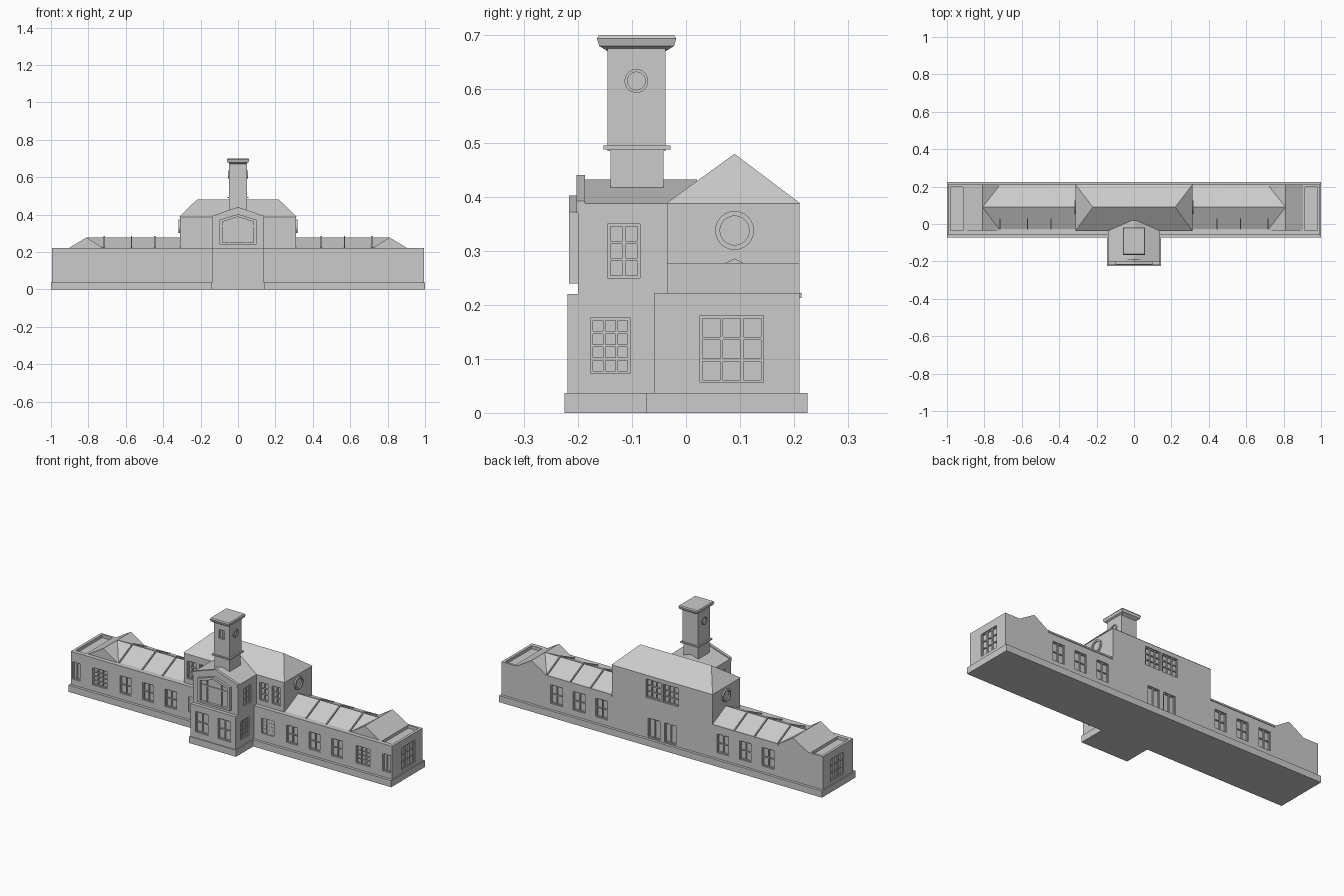
import bpy, bmesh, math
from mathutils import Vector

old = bpy.data.objects.get("Cube")
if old:
    bpy.data.objects.remove(old, do_unlink=True)

stone = bpy.data.materials.new("pale_grey_stone")
stone.use_nodes = True
stone.diffuse_color = (0.6, 0.6, 0.6, 1)
stone.node_tree.nodes["Principled BSDF"].inputs["Base Color"].default_value = (0.6, 0.6, 0.6, 1)


def finish(name, bm):
    bmesh.ops.recalc_face_normals(bm, faces=bm.faces)
    mesh = bpy.data.meshes.new(name)
    bm.to_mesh(mesh)
    bm.free()
    mesh.materials.append(stone)
    obj = bpy.data.objects.new(name, mesh)
    bpy.context.collection.objects.link(obj)
    return obj


def add_prism(bm, pts, axis, a, b):
    """Extrude a 2D outline along an axis from a to b."""
    place = {"x": lambda p, t: (t, p[0], p[1]),
             "y": lambda p, t: (p[0], t, p[1]),
             "z": lambda p, t: (p[0], p[1], t)}[axis]
    lo = [bm.verts.new(place(p, a)) for p in pts]
    hi = [bm.verts.new(place(p, b)) for p in pts]
    bm.faces.new(lo)
    bm.faces.new(hi[::-1])
    n = len(pts)
    for i in range(n):
        j = (i + 1) % n
        bm.faces.new((lo[i], hi[i], hi[j], lo[j]))


def rect(a, b, c, d):
    return [(a, c), (b, c), (b, d), (a, d)]


def prism(name, pts, axis, a, b):
    bm = bmesh.new()
    add_prism(bm, pts, axis, a, b)
    return finish(name, bm)


def box(name, x0, x1, y0, y1, z0, z1):
    return prism(name, rect(x0, x1, y0, y1), "z", z0, z1)


def cut(obj, bm):
    """Carve a cutter mesh out of an object."""
    cutter = finish("cutter", bm)
    cutter.hide_render = True
    mod = obj.modifiers.new("recess", "BOOLEAN")
    mod.operation, mod.solver, mod.object = "DIFFERENCE", "EXACT", cutter
    bpy.context.view_layer.objects.active = obj
    bpy.ops.object.modifier_apply(modifier=mod.name)
    bpy.data.objects.remove(cutter, do_unlink=True)


def add_panel(bm, side, plane, u0, u1, z0, z1, d0, d1):
    """Box on a wall; d is the distance outward from the wall plane."""
    sign = -1 if side in ("front", "left") else 1
    axis = "y" if side in ("front", "back") else "x"
    add_prism(bm, rect(u0, u1, z0, z1), axis, sign * (plane + d0), sign * (plane + d1))


def windows(body, name, specs, depth=0.012, bar=0.005):
    """Recess sash windows in a wall: (side, plane, centre, width, z0, z1, columns, rows)."""
    holes, bars = bmesh.new(), bmesh.new()
    for side, plane, c, w, z0, z1, cols, rows in specs:
        u0, u1 = c - w / 2, c + w / 2
        add_panel(holes, side, plane, u0, u1, z0, z1, -depth, 0.01)
        for i in range(cols + 1):
            u = u0 + bar / 2 + (w - bar) * i / cols
            add_panel(bars, side, plane, u - bar / 2, u + bar / 2, z0, z1, -depth, -0.005)
        for j in range(rows + 1):
            z = z0 + bar / 2 + (z1 - z0 - bar) * j / rows
            add_panel(bars, side, plane, u0, u1, z - bar / 2, z + bar / 2, -depth, -0.006)
    cut(body, holes)
    finish(name, bars)


def circle(cy, cz, r, n=24):
    return [(cy + r * math.cos(math.tau * i / n), cz + r * math.sin(math.tau * i / n)) for i in range(n)]


def round_window(name, s, x, cy, cz, r):
    ring = prism(name, circle(cy, cz, r), "x", s * (x - 0.01), s * (x + 0.008))
    hole = bmesh.new()
    add_prism(hole, circle(cy, cz, r * 0.75), "x", s * (x + 0.001), s * (x + 0.02))
    cut(ring, hole)


SIDES = ((1, "right"), (-1, "left"))

# Long hall with sunken flat roofs at both ends
hall = box("long_hall", -0.995, 0.995, -0.058, 0.21, 0, 0.222)
wells = bmesh.new()
for s, _ in SIDES:
    add_prism(wells, rect(s * 0.915, s * 0.98, -0.035, 0.198), "z", 0.205, 0.25)
cut(hall, wells)
box("hall_plinth", -1, 1, -0.073, 0.225, 0, 0.037)

specs = []
for s, side in SIDES:
    for c in (0.375, 0.515, 0.655):
        specs.append(("front", 0.058, s * c, 0.07, 0.07, 0.168, 2, 2))
        specs.append(("back", 0.21, s * c, 0.075, 0.07, 0.175, 2, 2))
    specs.append(("front", 0.058, s * 0.815, 0.09, 0.07, 0.168, 3, 4))
    specs.append(("front", 0.058, s * 0.96, 0.05, 0.07, 0.168, 2, 1))
    specs.append(("back", 0.21, s * 0.05, 0.075, 0.042, 0.15, 2, 1))
    specs.append((side, 0.995, 0.085, 0.118, 0.056, 0.18, 3, 3))
windows(hall, "hall_window_bars", specs)
windows(hall, "grille_bars", [("front", 0.058, s * 0.225, 0.08, 0.08, 0.165, 3, 4) for s, _ in SIDES], 0.007)

# Wing roofs with a cross gable, raised ribs and a rear gutter
for s, side in SIDES:
    prism(side + "_wing_roof", [(-0.035, 0.218), (0.21, 0.218), (0.09, 0.278)], "x", s * 0.3, s * 0.81)
    prism(side + "_cross_gable", [(s * 0.715, 0.218), (s * 0.91, 0.218), (s * 0.81, 0.278)], "y", -0.035, 0.21)
    for x in (0.445, 0.57, 0.715):
        prism(side + "_roof_rib", [(-0.033, 0.22), (0.208, 0.22), (0.208, 0.227), (0.09, 0.286), (-0.033, 0.227)],
              "x", s * (x - 0.003), s * (x + 0.003))
    box(side + "_gutter", s * 0.31, s * 0.72, 0.205, 0.214, 0.213, 0.222)

# Central upper storey
upper = box("upper_storey", -0.31, 0.31, -0.035, 0.21, 0.2, 0.388)
specs = []
for s, side in SIDES:
    for c in (0.185, 0.263):
        specs.append(("front", 0.035, s * c, 0.055, 0.25, 0.35, 2, 3))
    specs.append(("back", 0.21, s * 0.054, 0.096, 0.262, 0.365, 3, 3))
    round_window(side + "_round_window", s, 0.31, 0.09, 0.338, 0.036)
windows(upper, "upper_window_bars", specs)

# Hipped roof
bm = bmesh.new()
base = [bm.verts.new((x, y, 0.388)) for x, y in ((-0.313, -0.037), (0.313, -0.037), (0.313, 0.212), (-0.313, 0.212))]
ridge = [bm.verts.new((x, 0.09, 0.48)) for x in (-0.22, 0.22)]
for f in ((base[0], base[1], ridge[1], ridge[0]), (base[2], base[3], ridge[0], ridge[1]),
          (base[1], base[2], ridge[1]), (base[3], base[0], ridge[0]), base):
    bm.faces.new(f)
finish("hipped_roof", bm)

# Projecting entrance bay
lower = box("entrance_lower", -0.14, 0.14, -0.22, -0.03, 0, 0.22)
box("entrance_plinth", -0.145, 0.145, -0.225, -0.03, 0, 0.037)
gable = [(-0.14, 0.2), (0.14, 0.2), (0.14, 0.388), (0, 0.432), (-0.14, 0.388)]
bay = prism("entrance_upper", gable, "y", -0.2, 0.02)
prism("entrance_pediment", [(-0.14, 0.37), (0.14, 0.37), (0.14, 0.393), (0, 0.441), (-0.14, 0.393)],
      "y", -0.203, -0.187)
specs = [("front", 0.22, s * 0.07, 0.08, 0.07, 0.185, 2, 2) for s, _ in SIDES]
specs += [(side, 0.14, -0.14, 0.074, 0.073, 0.176, 3, 4) for _, side in SIDES]
windows(lower, "entrance_window_bars", specs)
windows(bay, "bay_side_bars", [(side, 0.14, -0.115, 0.06, 0.25, 0.35, 2, 3) for _, side in SIDES])


# Pointed front window
def pointed(w, z0, z1, z2):
    return [(-w, z0), (w, z0), (w, z1), (0, z2), (-w, z1)]


frame = prism("pointed_window_frame", pointed(0.1, 0.24, 0.372, 0.403), "y", -0.217, -0.19)
hole = bmesh.new()
add_prism(hole, pointed(0.083, 0.25, 0.362, 0.388), "y", -0.23, -0.204)
cut(frame, hole)
for s in (-1, 1):
    box("pointed_window_post", s * 0.045 - 0.003, s * 0.045 + 0.003, -0.21, -0.2, 0.25, 0.372)
box("pointed_window_bar", -0.083, 0.083, -0.209, -0.2, 0.335, 0.341)

# Square tower with collar and flared cap
box("tower_base", -0.046, 0.046, -0.14, -0.042, 0.38, 0.49)
shaft = box("tower_shaft", -0.048, 0.048, -0.145, -0.038, 0.485, 0.675)
box("tower_collar", -0.056, 0.056, -0.153, -0.029, 0.488, 0.495)
windows(shaft, "tower_window_bars", [("front", 0.145, 0, 0.034, 0.59, 0.64, 2, 2)], 0.008, 0.004)
for s, side in SIDES:
    round_window(side + "_tower_round", s, 0.045, -0.092, 0.615, 0.022)
bm = bmesh.new()
rings = []
for out, z in ((0, 0.67), (0.016, 0.68), (0.02, 0.694), (0.016, 0.7)):
    hx, hy = 0.04 + out, 0.0535 + out
    rings.append([bm.verts.new((a * hx, -0.0915 + b * hy, z)) for a, b in ((-1, -1), (1, -1), (1, 1), (-1, 1))])
bm.faces.new(rings[0])
bm.faces.new(rings[-1])
for r0, r1 in zip(rings, rings[1:]):
    for i in range(4):
        j = (i + 1) % 4
        bm.faces.new((r0[i], r0[j], r1[j], r1[i]))
finish("tower_cap", bm)
